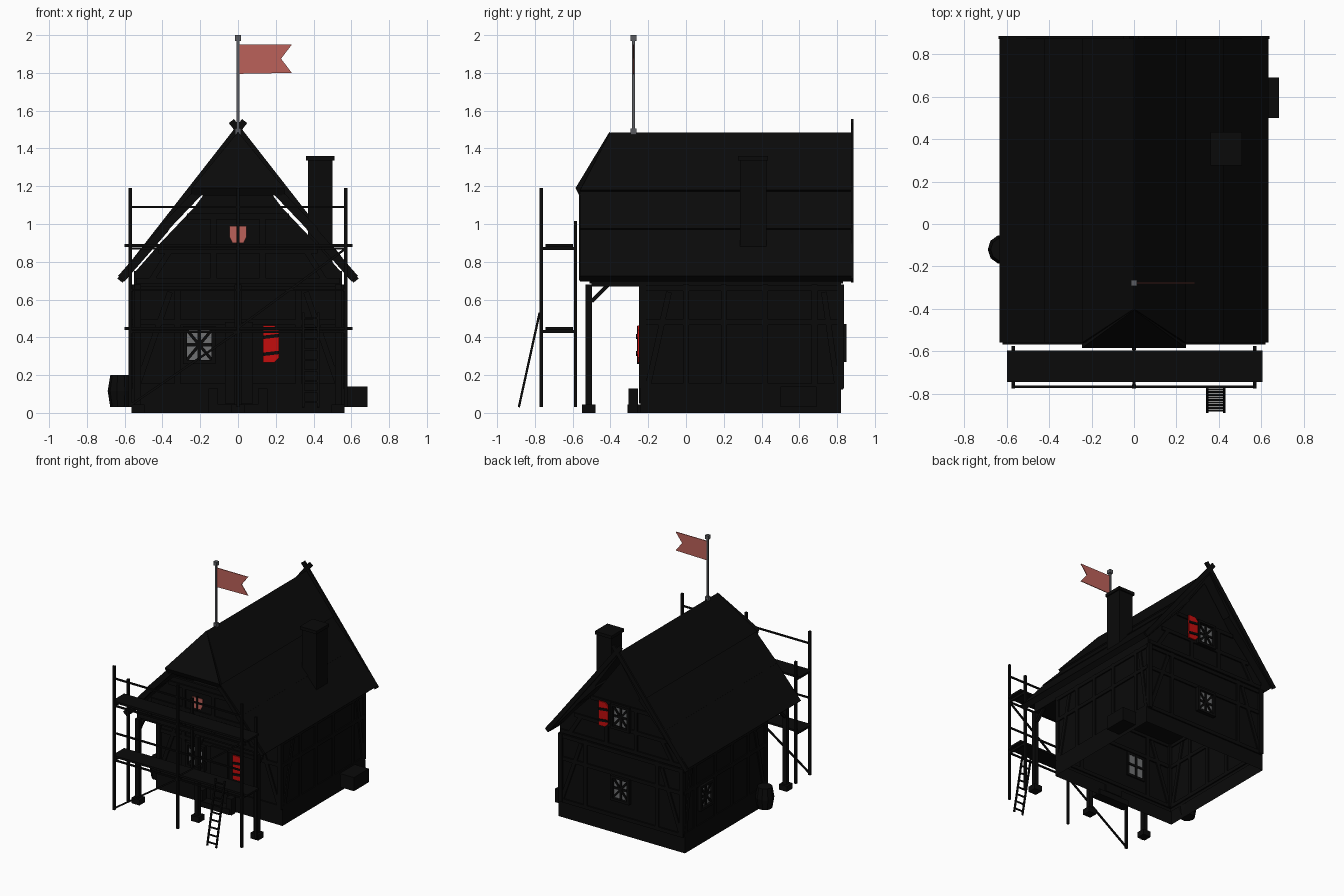
import bpy, bmesh, math
from mathutils import Matrix, Vector

cube = bpy.data.objects.get("Cube")
if cube:
    bpy.data.objects.remove(cube, do_unlink=True)


def material(name, *rgb):
    m = bpy.data.materials.new(name)
    m.use_nodes = True
    m.diffuse_color = (*rgb, 1)
    m.node_tree.nodes["Principled BSDF"].inputs["Base Color"].default_value = (*rgb, 1)
    return m


BLACK = material("charcoal", .003, .003, .003)
CLOTH = material("faded_red", .5, .12, .1)
RED = material("shutter_red", .55, .004, .004)
GLASS = material("window_grey", .16, .165, .17)
METAL = material("pole_grey", .1, .105, .115)


def make(name, verts, faces, mat=BLACK, matrix=None):
    mesh = bpy.data.meshes.new(name)
    mesh.from_pydata([tuple(v) for v in verts], [], faces)
    bm = bmesh.new()
    bm.from_mesh(mesh)
    bmesh.ops.recalc_face_normals(bm, faces=bm.faces)
    bm.to_mesh(mesh)
    bm.free()
    mesh.materials.append(mat)
    obj = bpy.data.objects.new(name, mesh)
    if matrix:
        obj.matrix_world = matrix
    bpy.context.collection.objects.link(obj)
    return obj


def loft(name, ring_a, ring_b, mat=BLACK, matrix=None, caps=True):
    n = len(ring_a)
    faces = [(i, (i + 1) % n, n + (i + 1) % n, n + i) for i in range(n)]
    if caps:
        faces += [tuple(range(n)), tuple(range(n, n + n))]
    return make(name, list(ring_a) + list(ring_b), faces, mat, matrix)


def prism(name, profile, y0, y1, mat=BLACK, matrix=None):
    return loft(name, [(x, y0, z) for x, z in profile],
                [(x, y1, z) for x, z in profile], mat, matrix)


def box(name, xs, ys, zs, mat=BLACK, matrix=None, caps=True):
    rings = [[(xs[0], ys[0], z), (xs[1], ys[0], z), (xs[1], ys[1], z), (xs[0], ys[1], z)] for z in zs]
    return loft(name, *rings, mat, matrix, caps)


def bar(name, a, b, w, d=None, mat=BLACK, matrix=None):
    """Square beam from a to b; w is its width and d its depth."""
    a, b, d = Vector(a), Vector(b), d or w
    t = (b - a).normalized()
    side = t.cross(Vector((0, 1, 0)))
    if side.length < .01:
        side = Vector((1, 0, 0))
    side.normalize()
    up = t.cross(side)
    ring = [side * w / 2 * i + up * d / 2 * j for i, j in ((-1, -1), (1, -1), (1, 1), (-1, 1))]
    return loft(name, [a + r for r in ring], [b + r for r in ring], mat, matrix)


def place(x, y, z, degrees=0):
    return Matrix.Translation((x, y, z)) @ Matrix.Rotation(math.radians(degrees), 4, "Z")


# Plinth, walls and ceiling
W, FRONT, BACK, JETTY = .55, -.23, .82, -.5
box("plinth", (-.565, .565), (-.24, BACK), (0, .13), caps=False)
box("walls", (-W, W), (FRONT, BACK), (.1, .7), caps=False)
box("attic_floor", (-W, W), (JETTY, BACK), (.67, .7))
box("attic_sides", (-W, W), (JETTY, BACK), (.68, .75), caps=False)
half = [(W, .74), (.41, .9), (.23, 1.09)]
mirrored = [(-x, z) for x, z in reversed(half)]
base = [(-W, .68), (W, .68)]
prism("front_gable", base + half + mirrored, JETTY, JETTY + .02)
prism("back_gable", base + half + [(0, 1.4)] + mirrored, BACK - .02, BACK)

# Timber framing
for y in (FRONT, BACK):
    for z in (.14, .48, .66):
        bar("wall_rail", (-W, y, z), (W, y, z), .03, .02)
    for s in (-1, 1):
        bar("corner_post", (s * .54, y, .13), (s * .54, y, .68), .035)
        bar("wall_stud", (s * .32, y, .13), (s * .32, y, .68), .03, .02)
        bar("wall_brace", (s * .53, y, .15), (s * .36, y, .64), .03, .02)
for s in (-1, 1):
    for z in (.14, .48, .66):
        bar("side_rail", (s * W, FRONT, z), (s * W, BACK, z), .02, .03)
    for y in (0, .2, .42, .68):
        bar("side_stud", (s * W, y, .13), (s * W, y, .68), .02, .03)
    for y, z in ((-.2, .02), (.8, .66)):
        bar("side_brace", (s * W, y, .15), (s * W, (y + z) / 2, .64), .02, .03)
for y in (JETTY, BACK):
    for w, z in ((.54, .7), (.42, .86), (.27, 1.04)):
        bar("gable_rail", (-w, y, z), (w, y, z), .03, .02)
    for s in (-1, 1):
        bar("gable_stud", (s * .13, y, .7), (s * .13, y, 1.04), .03, .02)
        bar("gable_brace", (s * .46, y, .7), (s * .36, y, .86), .03, .02)

# Windows and shutters
def window(matrix):
    w, h = .075, .09
    box("window_glass", (-w, w), (-.008, .008), (-h, h), GLASS, matrix)
    bar("mullion", (0, 0, -h), (0, 0, h), .018, .03, matrix=matrix)
    bar("transom", (-w, 0, 0), (w, 0, 0), .018, .03, matrix=matrix)
    for s in (-1, 1):
        bar("window_jamb", (s * w, -.01, -h - .01), (s * w, -.01, h + .01), .02, .04, matrix=matrix)
        bar("window_sill", (-w, -.01, s * h), (w, -.01, s * h), .02, .04, matrix=matrix)
        bar("lattice", (-w, -.014, -s * h), (w, -.014, s * h), .016, .008, matrix=matrix)


def shutter(matrix):
    w, h, c = .042, .098, .025
    prism("shutter", [(-w, -h), (w - c, -h), (w, c - h), (w, h - c), (w - c, h), (-w, h)],
          -.008, .004, RED, matrix)
    for z in (-.05, .04):
        bar("shutter_batten", (-w, -.011, z - .005), (w, -.011, z + .005), .018, .008, matrix=matrix)


window(place(-.205, FRONT, .36))
window(place(0, BACK, .37, 180))
window(place(0, BACK, .95, 180))
window(place(-W, .55, .37, -90))
shutter(place(.175, FRONT - .02, .365))
shutter(place(.14, BACK + .03, .95, 180))

# Gable shield
prism("shield", [(-.045, .99), (-.045, .93), (-.03, .9), (.03, .9), (.045, .93), (.045, .99)],
      JETTY - .02, JETTY - .012, CLOTH)
bar("shield_bar", (0, JETTY - .02, .89), (0, JETTY - .02, 1), .012)

# Door and step
box("door", (-.07, .08), (-.25, -.23), (.05, .48))
box("door_step", (-.14, .14), (-.31, -.23), (0, .045))
for s in (-1, 1):
    bar("step_post", (s * .13, -.28, 0), (s * .13, -.28, .13), .05)

# Roof: overlapping rows on each slope, half hip at the front
EAVE, REAR = -.56, .875
rows = [((0, 1.485), (.245, 1.18), -.4), ((.22, 1.19), (.425, .975), EAVE), ((.4, .995), (.635, .725), EAVE)]
for s in (-1, 1):
    for top, bottom, start in rows:
        slope = (Vector(bottom) - Vector(top)).normalized()
        drop = Vector((slope.y, -slope.x)) * .045
        outer = [(top, start), (bottom, EAVE), (bottom, REAR), (top, REAR)]
        upper = [(s * p[0], y, p[1]) for p, y in outer]
        under = [(s * max(p[0] + drop.x, 0), y, p[1] + drop.y) for p, y in outer]
        loft("roof_row", upper, under)
    bar("bargeboard", (-s * .035, REAR + .005, 1.545), (s * .625, REAR + .005, .7), .035, .015)
    bar("front_bargeboard", (s * .23, EAVE, 1.15), (s * .61, EAVE, .71), .03, .015)
hip = [(0, -.405, 1.488), (-.245, -.585, 1.19), (.245, -.585, 1.19)]
loft("front_hip", hip, [(x, y + .02, z - .04) for x, y, z in hip])

# Chimney
box("chimney", (.37, .5), (.285, .425), (.8, 1.34))
box("chimney_cap", (.36, .51), (.275, .435), (1.335, 1.36))

# Flag
pole_y = -.278
bar("flagpole", (0, pole_y, 1.48), (0, pole_y, 1.98), .015, mat=METAL)
for z in (1.49, 1.985):
    bar("pole_fitting", (0, pole_y, z - .015), (0, pole_y, z + .015), .03, mat=METAL)
prism("flag", [(.005, 1.795), (.285, 1.8), (.228, 1.875), (.285, 1.95), (.005, 1.95)],
      pole_y - .003, pole_y + .003, CLOTH)

# Porch posts
for x in (-.53, 0, .53):
    bar("porch_post", (x, -.515, .03), (x, -.515, .68), .035)
    bar("post_foot", (x, -.515, 0), (x, -.515, .045), .07)
    bar("porch_bracket", (x, -.5, .59), (x, -.41, .68), .02)

# Scaffold
NEAR, FAR, END = -.767, -.585, .57
for x in (-END, 0, END):
    bar("scaffold_front_pole", (x, NEAR, .03), (x, NEAR, 1.19), .018)
    bar("scaffold_back_pole", (x, FAR, .03 if x else .43), (x, FAR, 1.015), .018)
    for z in (.43, .87):
        bar("scaffold_crossbar", (x, NEAR, z), (x, FAR, z), .016)
for z in (.45, .89):
    box("scaffold_deck", (-.6, .605), (-.745, -.597), (z - .012, z + .004))
for z in (.43, .65, .87, 1.09):
    bar("scaffold_rail", (-END, NEAR, z), (END, NEAR, z), .012)
bar("lower_brace", (-END, NEAR, .04), (0, NEAR, .43), .012)
bar("upper_brace", (0, NEAR, .45), (END, NEAR, .87), .012)

# Ladder
low, high = Vector((0, -.885, .03)), Vector((0, -.775, .53))
for x in (.345, .425):
    bar("ladder_rail", low + Vector((x, 0, 0)), high + Vector((x, 0, 0)), .012)
for i in range(9):
    p = low.lerp(high, (i + .5) / 9)
    bar("ladder_rung", p + Vector((.345, 0, 0)), p + Vector((.425, 0, 0)), .01)

# Barrel and crate
def ring(r, z):
    return [(-.62 + r * math.cos(k * math.tau / 10), -.12 + r * math.sin(k * math.tau / 10), z) for k in range(10)]


loft("barrel_bottom", ring(.056, .03), ring(.07, .115))
loft("barrel_top", ring(.07, .115), ring(.056, .2))
box("crate", (.56, .685), (.5, .69), (.03, .14))
